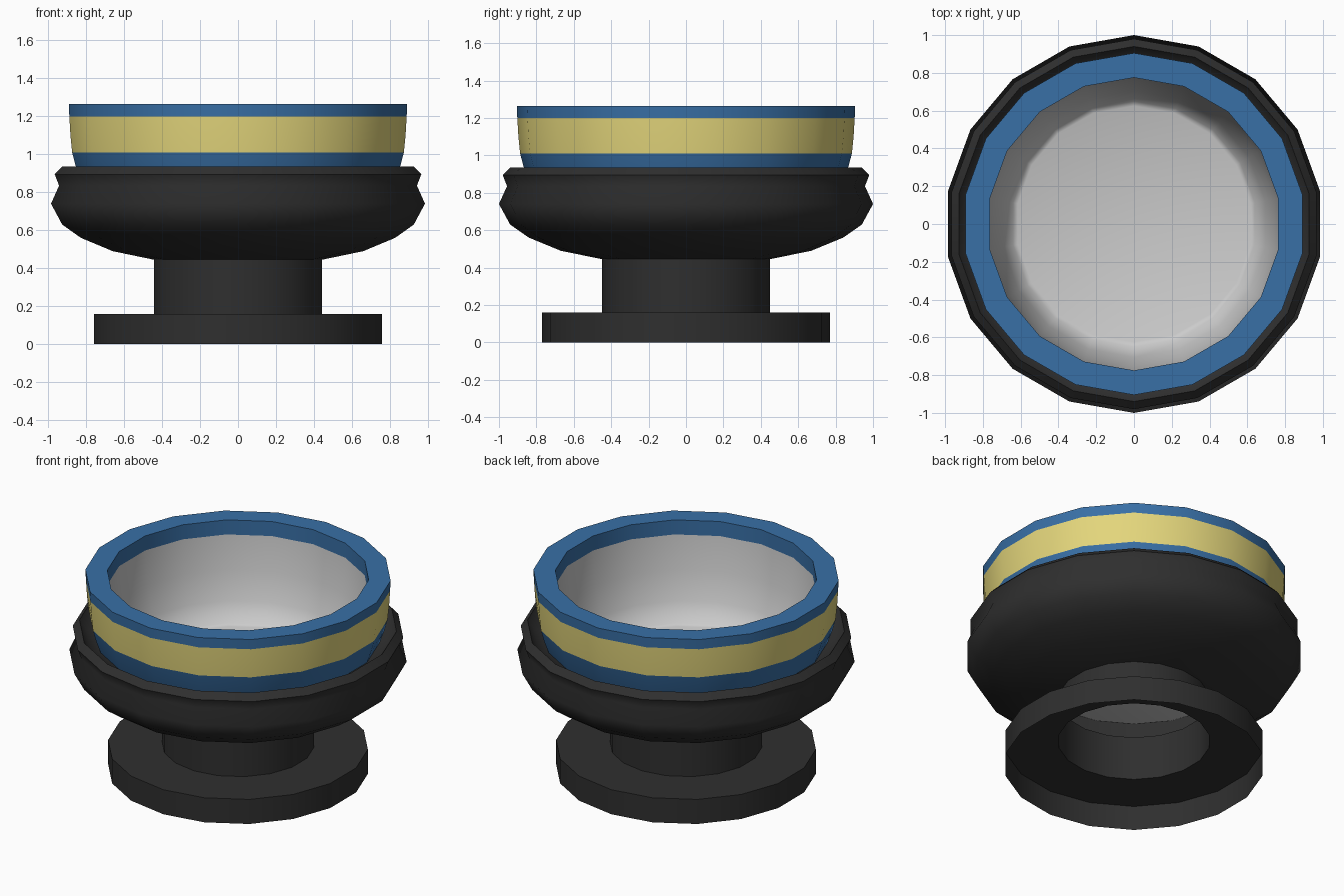
import bpy, bmesh, math

if "Cube" in bpy.data.objects:
    bpy.data.objects.remove(bpy.data.objects["Cube"])

SIDES = 18


def material(name, rgb):
    m = bpy.data.materials.new(name)
    m.diffuse_color = (*rgb, 1)
    m.use_nodes = True
    m.node_tree.nodes["Principled BSDF"].inputs["Base Color"].default_value = m.diffuse_color
    return m


def lathe(name, profile, mat=None, cap_end=False, angle=65):
    """Spin an (r, z) profile into an 18-sided body, with a vertex on +y."""
    bm = bmesh.new()
    rings = []
    for r, z in profile:
        rings.append([bm.verts.new((r * math.cos(a), r * math.sin(a), z))
                      for a in (math.pi / 2 + 2 * math.pi * i / SIDES
                                for i in range(SIDES))])
    for lo, hi in zip(rings, rings[1:]):
        for i in range(SIDES):
            j = (i + 1) % SIDES
            bm.faces.new((lo[i], lo[j], hi[j], hi[i]))
    if cap_end:
        bm.faces.new(rings[-1])
    me = bpy.data.meshes.new(name)
    bm.to_mesh(me)
    bm.free()
    ob = bpy.data.objects.new(name, me)
    bpy.context.collection.objects.link(ob)
    if mat:
        me.materials.append(mat)
    bpy.ops.object.select_all(action='DESELECT')
    ob.select_set(True)
    bpy.context.view_layer.objects.active = ob
    bpy.ops.object.shade_smooth_by_angle(angle=math.radians(angle))
    return ob


dark = material("dark", (0.028, 0.028, 0.028))
blue = material("blue", (0.04, 0.16, 0.38))
yellow = material("yellow", (0.77, 0.67, 0.2))

# Foot (open underneath), hollow neck and bulging outer bowl with a recessed lip
lathe("stand_and_outer_bowl", [
    (0.77, 0.0), (0.77, 0.16), (0.45, 0.16),
    (0.45, 0.445), (0.67, 0.49), (0.84, 0.56), (0.94, 0.63), (1.0, 0.74),
    (0.957, 0.835), (0.98, 0.895), (0.94, 0.935), (0.90, 0.88), (0.84, 0.86)], dark)

# Blue band below the stripe
lathe("lower_band", [(0.84, 0.86), (0.867, 0.935), (0.887, 1.01)], blue)

# Yellow stripe
lathe("stripe", [(0.887, 1.01), (0.896, 1.10), (0.902, 1.20)], yellow)

# Blue rim, wrapping over to the inside
lathe("rim", [(0.902, 1.20), (0.905, 1.265), (0.775, 1.265), (0.775, 1.17)], blue)

# Grey inner bowl with a flat floor
lathe("inner_bowl", [(0.775, 1.17), (0.755, 0.95), (0.705, 0.77),
                     (0.65, 0.65), (0.625, 0.64)], cap_end=True)
